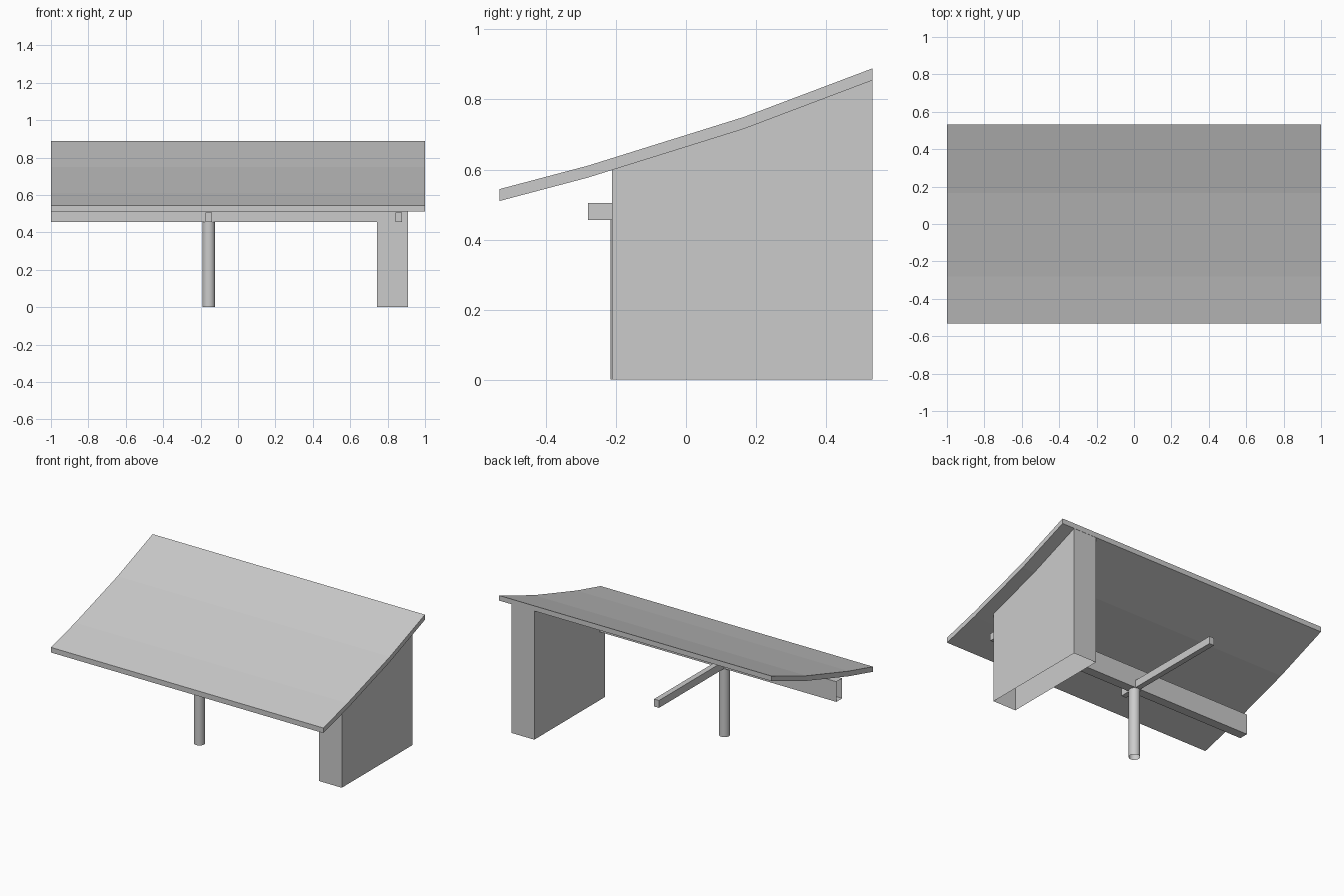
import bpy, bmesh

if "Cube" in bpy.data.objects:
    bpy.data.objects.remove(bpy.data.objects["Cube"])

# Underside of the roof as (y, z), with the vertical roof thickness
ROOF = [(-0.533, 0.51), (-0.28, 0.577), (0.165, 0.716), (0.533, 0.855)]
THICK = 0.034


def roof_z(y):
    for (y0, z0), (y1, z1) in zip(ROOF, ROOF[1:]):
        if y <= y1:
            return z0 + (z1 - z0) * (y - y0) / (y1 - y0)
    return ROOF[-1][1]


def make(name, bm, open_dir=None):
    """Turn a bmesh into an object, leaving out faces that point along open_dir."""
    bmesh.ops.recalc_face_normals(bm, faces=bm.faces)
    bm.normal_update()
    if open_dir:
        gone = [f for f in bm.faces
                if sum(a * b for a, b in zip(f.normal, open_dir)) > 0.95]
        bmesh.ops.delete(bm, geom=gone, context='FACES')
    me = bpy.data.meshes.new(name)
    bm.to_mesh(me)
    bm.free()
    ob = bpy.data.objects.new(name, me)
    bpy.context.collection.objects.link(ob)
    return ob


def prism(name, profile, x0, x1, open_dir=None):
    """Extrude a (y, z) outline from x0 to x1."""
    bm = bmesh.new()
    face = bm.faces.new([bm.verts.new((x0, y, z)) for y, z in profile])
    ext = bmesh.ops.extrude_face_region(bm, geom=[face])
    verts = [v for v in ext['geom'] if isinstance(v, bmesh.types.BMVert)]
    bmesh.ops.translate(bm, verts=verts, vec=(x1 - x0, 0, 0))
    # restore the starting cap if the extrusion consumed it
    if not any(all(abs(v.co.x - x0) < 1e-6 for v in f.verts) for f in bm.faces):
        bmesh.ops.holes_fill(bm, edges=[e for e in bm.edges if e.is_boundary])
    return make(name, bm, open_dir)


def box(name, x, y, z, open_dir=None):
    return prism(name, [(y[0], z[0]), (y[1], z[0]), (y[1], z[1]), (y[0], z[1])],
                 x[0], x[1], open_dir)


# Bent roof slab
prism("roof", ROOF + [(y, z + THICK) for y, z in reversed(ROOF)], -1, 1)

# Thick side wall, open underneath, its top following the roof
wall_y = [-0.211, 0.165, 0.532]
prism("side_wall", [(wall_y[0], 0), (wall_y[-1], 0)]
      + [(y, roof_z(y)) for y in reversed(wall_y)], 0.742, 0.91, (0, 0, -1))

# Long beam with an open free end
box("main_beam", (-1, 0.745), (-0.211, -0.15), (0.456, 0.59), (-1, 0, 0))

# Cross beams, one over the post and one through the wall
for name, x, back in (("post_cross_beam", -0.156, 0.532),
                      ("wall_cross_beam", 0.86, 0.525)):
    box(name, (x - 0.018, x + 0.018), (-0.28, back), (0.456, 0.505))

# Round post, open underneath
bm = bmesh.new()
bmesh.ops.create_cone(bm, cap_ends=True, segments=32, radius1=0.034,
                      radius2=0.034, depth=0.456)
bmesh.ops.translate(bm, verts=bm.verts, vec=(-0.156, -0.182, 0.228))
post = make("post", bm, (0, 0, -1))
bpy.context.view_layer.objects.active = post
post.select_set(True)
bpy.ops.object.shade_smooth_by_angle()
